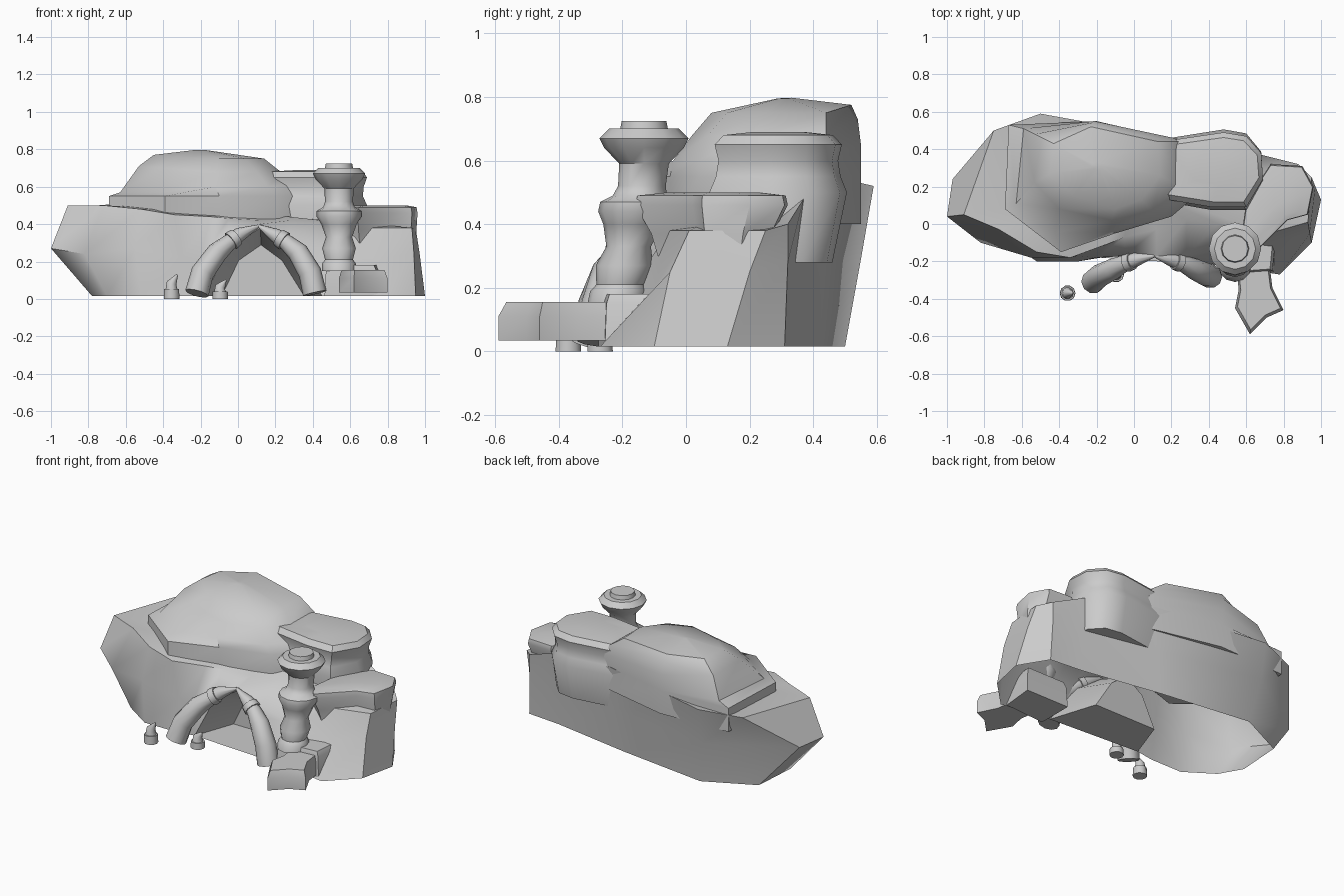
import bpy
import bmesh
from math import cos, sin, pi, radians
from mathutils import Vector

default_cube = bpy.data.objects.get("Cube")
if default_cube:
    bpy.data.objects.remove(default_cube, do_unlink=True)

stone = bpy.data.materials.new("stone_grey")
stone.use_nodes = True
grey = (0.6, 0.6, 0.6, 1)
stone.diffuse_color = grey
stone.node_tree.nodes["Principled BSDF"].inputs["Base Color"].default_value = grey


def loft(name, rings, start_cap=True, end_cap=True, angle=40):
    """Skin a list of equal-length closed rings and cap the ends."""
    bm = bmesh.new()
    loops = [[bm.verts.new(point) for point in ring] for ring in rings]
    count = len(loops[0])
    for low, high in zip(loops, loops[1:]):
        for i in range(count):
            j = (i + 1) % count
            bm.faces.new((low[i], low[j], high[j], high[i]))
    if start_cap:
        bm.faces.new(list(reversed(loops[0])))
    if end_cap:
        bmesh.ops.poke(bm, faces=[bm.faces.new(loops[-1])])
    mesh = bpy.data.meshes.new(name)
    bm.to_mesh(mesh)
    bm.free()
    mesh.materials.append(stone)
    obj = bpy.data.objects.new(name, mesh)
    bpy.context.collection.objects.link(obj)
    bpy.ops.object.select_all(action='DESELECT')
    obj.select_set(True)
    bpy.context.view_layer.objects.active = obj
    bpy.ops.object.shade_smooth_by_angle(angle=radians(angle))
    return obj


def terrace(name, outline, layers):
    """Stack scaled copies of one outline; a layer is (height, x scale, y scale)."""
    cx = sum(x for x, y in outline) / len(outline)
    cy = sum(y for x, y in outline) / len(outline)
    rings = [[(cx + (x - cx) * sx, cy + (y - cy) * sy, z) for x, y in outline]
             for z, sx, sy in layers]
    return loft(name, rings)


def tusk(name, path, radii, sides=10):
    """Tapered tube swept along a short path of points."""
    path = [Vector(point) for point in path]
    rings = []
    for i, (centre, radius) in enumerate(zip(path, radii)):
        before, after = path[max(i - 1, 0)], path[min(i + 1, len(path) - 1)]
        tangent = (after - before).normalized()
        u = Vector((0, 1, 0)).cross(tangent).normalized()
        v = tangent.cross(u)
        rings.append([centre + radius * (u * cos(2 * pi * k / sides) + v * sin(2 * pi * k / sides))
                      for k in range(sides)])
    return loft(name, rings, angle=50)


# Main rock: foot line with an arched gap, waist under an overhanging rim
ground = .015
arch = [(-.18, -.18, ground), (-.05, -.17, .27), (.12, -.17, .38), (.28, -.19, .27), (.45, -.22, ground)]
foot_left = [(x, y, ground) for x, y in ((-.78, .06), (-.7, -.08), (-.52, -.2), (-.3, -.2))]
foot_right = [(x, y, ground) for x, y in (
    (.78, -.27), (.95, -.1), (1, .13), (.89, .31), (.67, .33), (.15, .42), (-.45, .5), (-.76, .35))]
waist = [(-1, .04, .27), (-.82, -.1, .24), (-.55, -.18, .27), (-.3, -.17, .22), (-.2, -.18, .2),
         (-.05, -.17, .33), (.12, -.17, .4), (.28, -.17, .33), (.45, -.14, .25), (.72, -.1, .2),
         (.94, -.05, .25), (.97, .2, .25), (.88, .32, .28), (.68, .34, .28), (.2, .44, .28),
         (-.5, .55, .29), (-.97, .24, .27)]
rim = [(-.91, .05, .5), (-.72, -.03, .5), (-.52, -.15, .48), (-.34, -.18, .45), (-.15, -.11, .44),
       (-.05, -.07, .43), (.12, -.03, .42), (.28, .02, .42), (.45, 0, .42), (.72, -.05, .38),
       (.93, .01, .38), (.95, .25, .38), (.88, .32, .4), (.68, .37, .48), (.21, .46, .55),
       (-.5, .59, .52), (-.75, .5, .5)]
loft("main_rock", [foot_left + arch + foot_right, waist, rim], start_cap=False)

# Cave recess behind the arch
cave_back = [(.13 + (x - .13) * .7, .08, ground + (z - ground) * .75) for x, y, z in arch]
loft("cave_recess", [cave_back, arch], end_cap=False)

# Upper dome: a ledge, a sloping shoulder and a mound that peaks towards the back
ledge_line = [(-.69, .08), (-.39, -.15), (-.1, -.05), (.2, .04), (.33, .15), (.28, .44), (-.2, .55), (-.67, .53)]
dome_skirt = [(x, y, .4) for x, y in ledge_line]
dome_ledge = [(x, y, .55) for x, y in ledge_line]
shoulder_low = [(-.63, .11, .57), (-.42, -.05, .57), (-.12, -.04, .6), (.16, .04, .6),
                (.29, .16, .61), (.26, .45, .62), (-.21, .55, .65), (-.59, .51, .57)]
shoulder_high = [(-.53, .22, .71), (-.4, .08, .7), (-.12, .02, .68), (.1, .07, .68),
                 (.24, .2, .67), (.23, .44, .68), (-.23, .54, .73), (-.53, .48, .7)]
mound = [(-.45, .27, .77), (-.32, .15, .755), (-.1, .08, .75), (.04, .13, .75),
         (.14, .26, .75), (.13, .44, .75), (-.23, .52, .775), (-.43, .43, .765)]
peak = Vector((-.2, .31, .8))
summit = [Vector(point).lerp(peak, .9) for point in mound]
loft("upper_dome", [dome_skirt, dome_ledge, shoulder_low, shoulder_high, mound, summit])

# Middle lobe with a pinched neck, running into the dome
terrace("middle_lobe",
        [(.12, .14), (.42, .09), (.6, .09), (.69, .24), (.68, .38), (.6, .47), (.48, .49), (.14, .44)],
        [(.28, .9, .85), (.5, 1, 1.08), (.55, .9, .98), (.6, .92, .94), (.65, 1, 1), (.68, .9, .86),
         (.69, .4, .4)])

# Overhanging shelf on the side rock
terrace("side_shelf",
        [(.57, -.1), (.64, -.16), (.82, .02), (.93, .05), (.96, .2), (.9, .31), (.73, .32), (.6, .12)],
        [(.3, .92, .72), (.37, .97, .8), (.46, 1, 1), (.49, .97, .97), (.5, .7, .6)])

# Stepped block behind the tower base
terrace("tower_step", [(.47, -.27), (.74, -.25), (.76, -.05), (.47, -.05)],
        [(ground, 1.05, 1.05), (.15, 1, 1), (.18, .9, .9)])

# Pointed landing in front of the tower
terrace("pointed_landing",
        [(.54, -.18), (.56, -.35), (.54, -.45), (.62, -.59), (.71, -.5), (.8, -.46), (.74, -.34), (.72, -.18)],
        [(.035, 1, 1), (.11, 1, 1), (.155, .88, .88)])

# Turned tower that leans back a little as it rises
tower_profile = [(.15, .09), (.19, .09), (.21, .075), (.27, .09), (.33, .07), (.4, .095), (.44, .12),
                 (.47, .12), (.49, .085), (.52, .075), (.59, .078), (.64, .125), (.67, .14),
                 (.7, .11), (.7, .075), (.725, .07)]
tower_sides = 12
tower_rings = []
for z, radius in tower_profile:
    lean = -.22 + min(z - .15, .4) * .22
    tower_rings.append([(.54 + radius * cos(2 * pi * k / tower_sides),
                         lean + radius * sin(2 * pi * k / tower_sides), z)
                        for k in range(tower_sides)])
loft("tower", tower_rings)

# Pair of large tusks framing the cave, each with a collar
tusk_radii = [.064, .062, .056, .044, .038, .008]
left_path = [(.41, -.28, .03), (.385, -.27, .14), (.32, -.24, .25), (.26, -.21, .3), (.2, -.19, .34),
             (.11, -.17, .39)]
right_path = [(-.22, -.31, .03), (-.19, -.28, .14), (-.11, -.24, .25), (-.05, -.21, .3), (.01, -.19, .345),
              (.11, -.17, .39)]
for side, path in (("left", left_path), ("right", right_path)):
    tusk(side + "_tusk", path, tusk_radii)
    start, end = Vector(path[3]), Vector(path[4])
    tusk(side + "_tusk_collar", [start.lerp(end, .2), start.lerp(end, .7)], [.052, .048])

# Small horns standing on ringed stubs
for side, x, y, height in (("outer", -.355, -.37, .13), ("inner", -.095, -.27, .1)):
    tusk(side + "_horn_stub", [(x, y, 0), (x, y, height * .4)], [.042, .04])
    tusk(side + "_horn", [(x, y, height * .35), (x, y, height * .65), (x + .03, y, height)],
         [.033, .027, .005])
